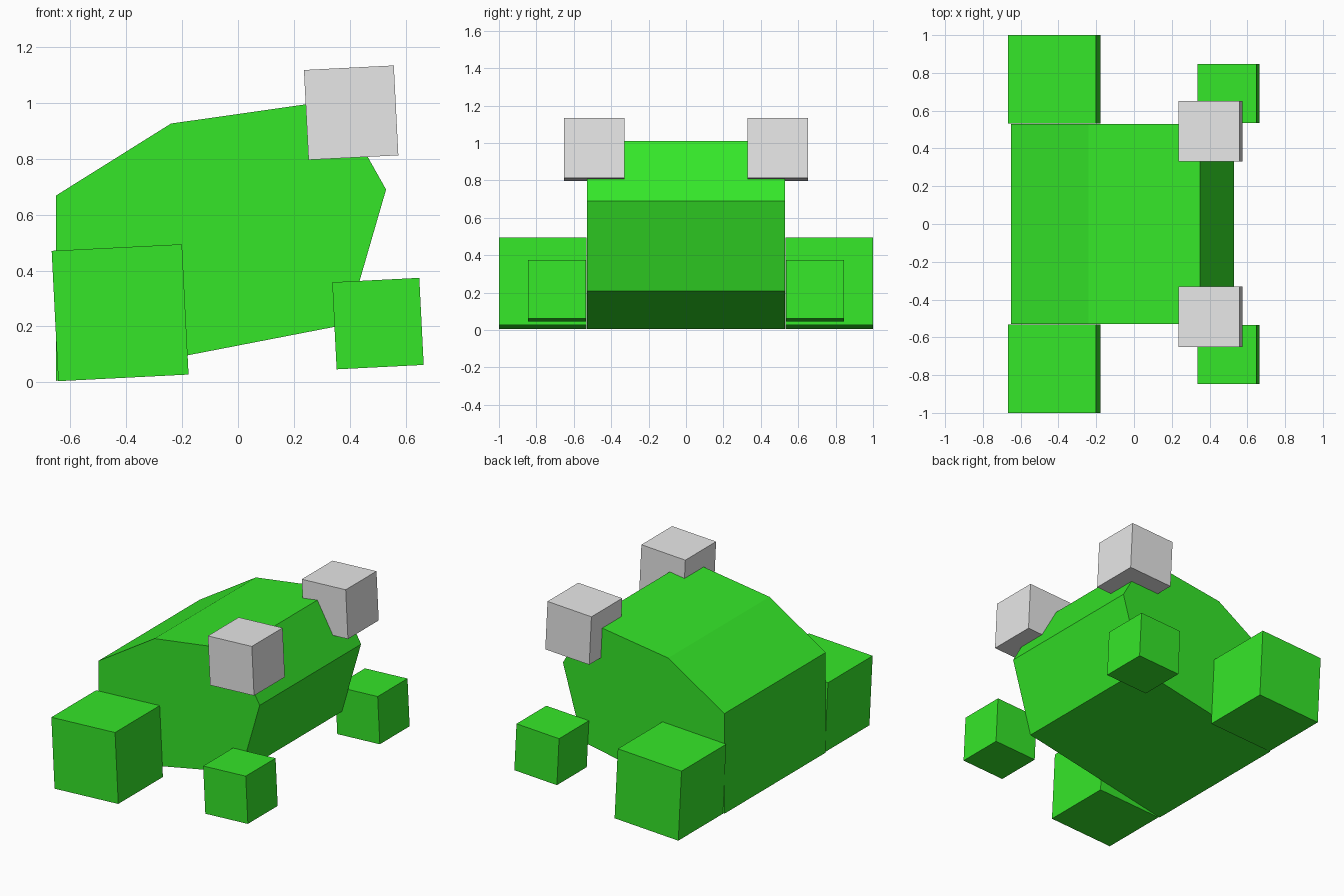
import bpy
import bmesh
from math import radians

default_cube = bpy.data.objects.get("Cube")
if default_cube:
    bpy.data.objects.remove(default_cube, do_unlink=True)


def make_material(name, colour):
    mat = bpy.data.materials.new(name)
    mat.use_nodes = True
    mat.diffuse_color = colour
    mat.node_tree.nodes["Principled BSDF"].inputs["Base Color"].default_value = colour
    return mat


green = make_material("bright green", (0.035, 0.79, 0.022, 1))
grey = make_material("pale grey", (0.8, 0.8, 0.8, 1))


def add_block(name, x, y, z, size, mat):
    """A cube with the slight nose-up tilt shared by the legs and eyes."""
    bpy.ops.mesh.primitive_cube_add(size=size, location=(x, y, z),
                                    rotation=(0, radians(-2.9), 0))
    obj = bpy.context.object
    obj.name = name
    obj.data.materials.append(mat)


# Body: side profile (x, z) extruded across y
profile = [(-0.652, 0.005), (0.39, 0.207), (0.53, 0.69),
           (0.35, 1.01), (-0.24, 0.926), (-0.652, 0.668)]
half_width = 0.53
bm = bmesh.new()
side = bm.faces.new([bm.verts.new((x, -half_width, z)) for x, z in profile])
extruded = bmesh.ops.extrude_face_region(bm, geom=[side], use_keep_orig=True)
moved = [v for v in extruded["geom"] if isinstance(v, bmesh.types.BMVert)]
bmesh.ops.translate(bm, verts=moved, vec=(0, 2 * half_width, 0))
bmesh.ops.recalc_face_normals(bm, faces=bm.faces)
mesh = bpy.data.meshes.new("body")
bm.to_mesh(mesh)
bm.free()
mesh.materials.append(green)
body = bpy.data.objects.new("body", mesh)
bpy.context.collection.objects.link(body)

# Legs and eyes, mirrored across y
for label, s in (("front", -1), ("back", 1)):
    add_block("large_leg_" + label, -0.422, s * 0.766, 0.249, 0.467, green)
    add_block("small_leg_" + label, 0.501, s * 0.69, 0.21, 0.312, green)
    add_block("eye_" + label, 0.405, s * 0.491, 0.965, 0.322, grey)
